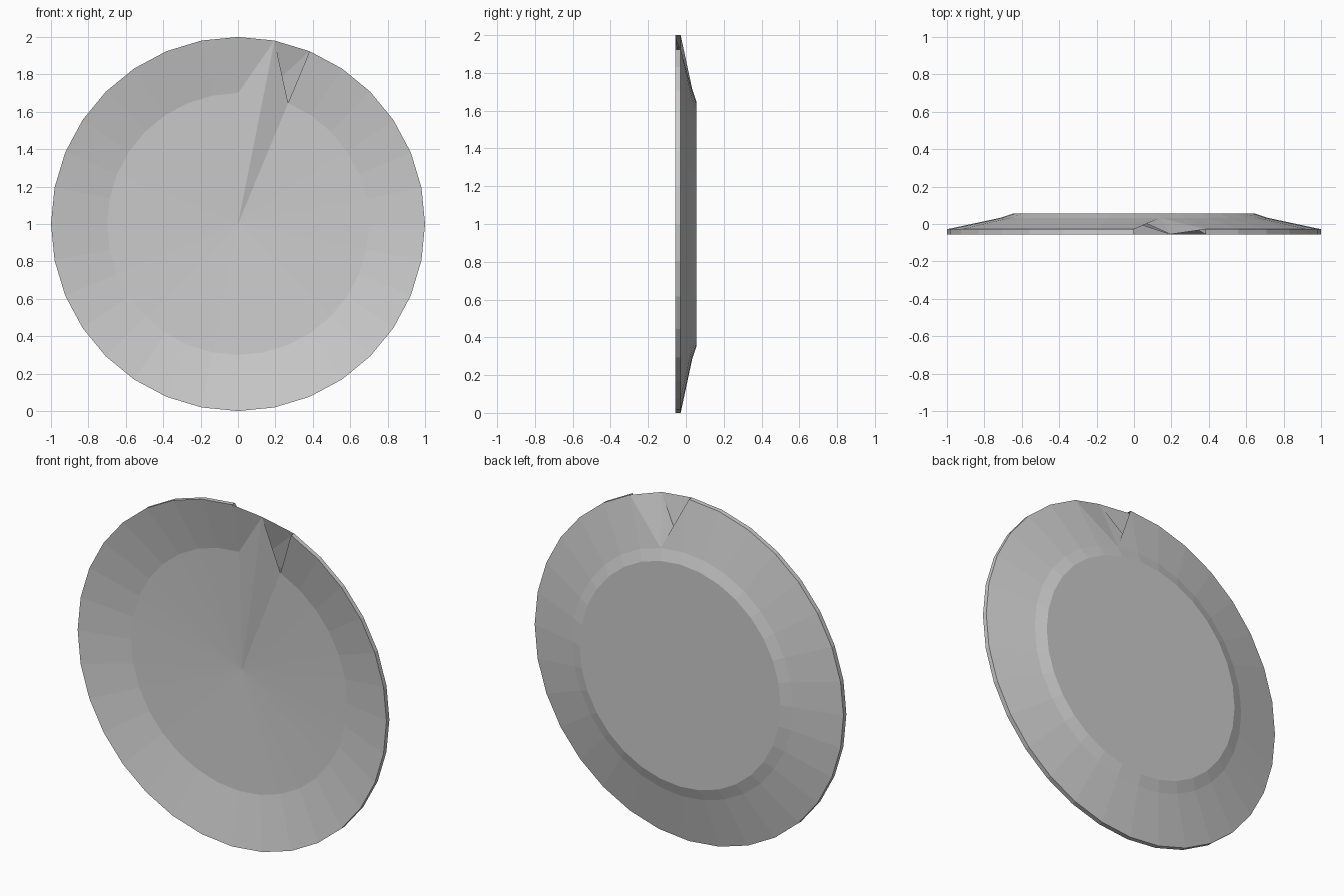
import bpy, bmesh
from math import sin, cos, pi

if "Cube" in bpy.data.objects:
    bpy.data.objects.remove(bpy.data.objects["Cube"])

N = 32
# (radius, y) rings: dish edge, rim front, rim back, step, base
PROFILE = [(0.70, 0.01), (1.0, -0.055), (1.0, -0.028), (0.715, 0.033), (0.65, 0.055)]

bm = bmesh.new()
rings = [[bm.verts.new((r * sin(2 * pi * i / N), y, 1 + r * cos(2 * pi * i / N)))
          for i in range(N)] for r, y in PROFILE]
centre = bm.verts.new((0, 0.036, 1))
inner, front, back, step, base = rings

# regular plate surface, leaving the chipped sectors 0 and 1 for later
for i in range(N):
    j = (i + 1) % N
    bm.faces.new((step[i], step[j], base[j], base[i]))
    if i > 1:
        bm.faces.new((centre, inner[i], inner[j]))
        for a, b in zip(rings[:3], rings[1:4]):
            bm.faces.new((a[i], a[j], b[j], b[i]))
bm.faces.new(base)

# chip in the rim: the dish edge is pulled out to the rim, leaving torn gaps
tip = front[1]
for tri in [(centre, inner[0], tip), (centre, tip, inner[2]),
            (inner[0], front[0], tip),
            (back[0], step[1], step[0]), (tip, step[1], step[0]),
            (tip, back[2], step[1]), (back[2], step[2], step[1])]:
    bm.faces.new(tri)

bmesh.ops.delete(bm, geom=[v for v in bm.verts if not v.link_faces], context='VERTS')
bmesh.ops.recalc_face_normals(bm, faces=bm.faces[:])
mesh = bpy.data.meshes.new("plate")
bm.to_mesh(mesh)
bm.free()
plate = bpy.data.objects.new("plate", mesh)
bpy.context.collection.objects.link(plate)
